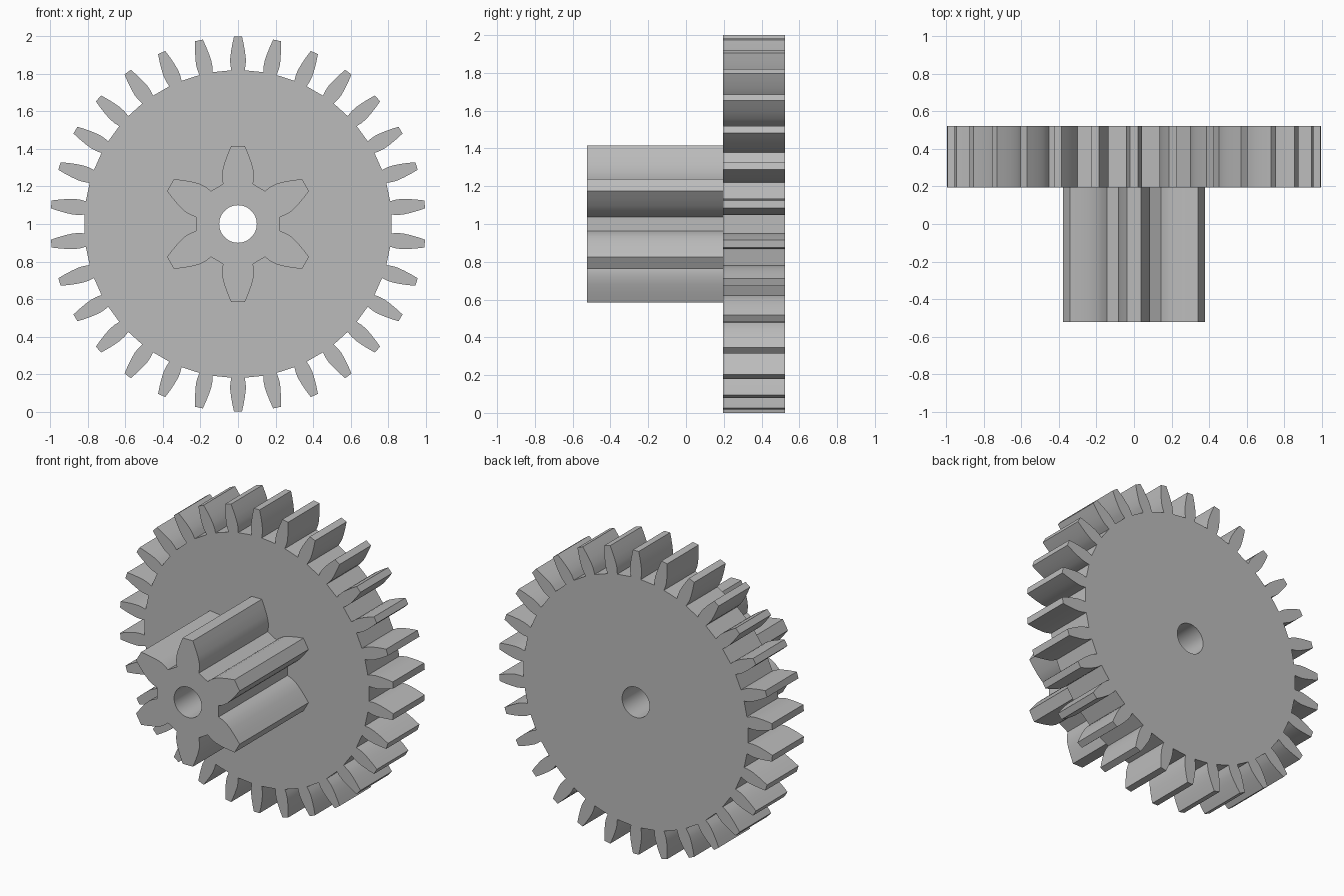
import bpy
from math import sin, cos, tau, radians

cube = bpy.data.objects.get("Cube")
if cube:
    bpy.data.objects.remove(cube)

GREY = (0.5, 0.5, 0.5, 1)
grey = bpy.data.materials.new("plain grey")
grey.use_nodes = True
grey.diffuse_color = GREY
grey.node_tree.nodes["Principled BSDF"].inputs["Base Color"].default_value = GREY


def add_loop(curve, points):
    """Closed straight-sided outline in the curve's own plane."""
    spline = curve.splines.new("POLY")
    spline.points.add(len(points) - 1)
    for p, (x, y) in zip(spline.points, points):
        p.co = (x, y, 0, 1)
    spline.use_cyclic_u = True


def gear(name, teeth, flank, y_front, y_back, bore=0.1):
    """flank: (radial distance, half width) pairs from root to tip."""
    # One tooth, mirrored about its centre line, then repeated round the axis
    tooth = [(-w, r) for r, w in flank] + [(w, r) for r, w in reversed(flank)]
    outline = []
    for i in range(teeth):
        a = -tau * i / teeth
        outline += [(x * cos(a) - y * sin(a), x * sin(a) + y * cos(a)) for x, y in tooth]
    hole = [(bore * cos(tau * i / 48), bore * sin(tau * i / 48)) for i in range(48)]

    curve = bpy.data.curves.new(name, "CURVE")
    curve.dimensions = "2D"
    curve.fill_mode = "BOTH"
    curve.extrude = (y_back - y_front) / 2
    add_loop(curve, outline)
    add_loop(curve, hole)
    curve.materials.append(grey)

    # Stand the gear upright with its axis along y
    obj = bpy.data.objects.new(name, curve)
    obj.location = (0, (y_front + y_back) / 2, 1)
    obj.rotation_euler.x = radians(90)
    bpy.context.collection.objects.link(obj)
    bpy.ops.object.select_all(action="DESELECT")
    obj.select_set(True)
    bpy.context.view_layer.objects.active = obj
    bpy.ops.object.convert(target="MESH")
    bpy.ops.object.shade_smooth_by_angle(angle=radians(25))
    return obj


# Large rear wheel
gear("large_gear", 30,
     [(0.819, 0.036), (0.85, 0.041), (0.88, 0.042), (0.92, 0.037), (0.96, 0.030), (1.0, 0.021)],
     0.195, 0.523)

# Long front pinion
gear("pinion", 6,
     [(0.213, 0.080), (0.245, 0.085), (0.28, 0.084), (0.32, 0.074), (0.37, 0.056), (0.415, 0.037)],
     -0.523, 0.195)
